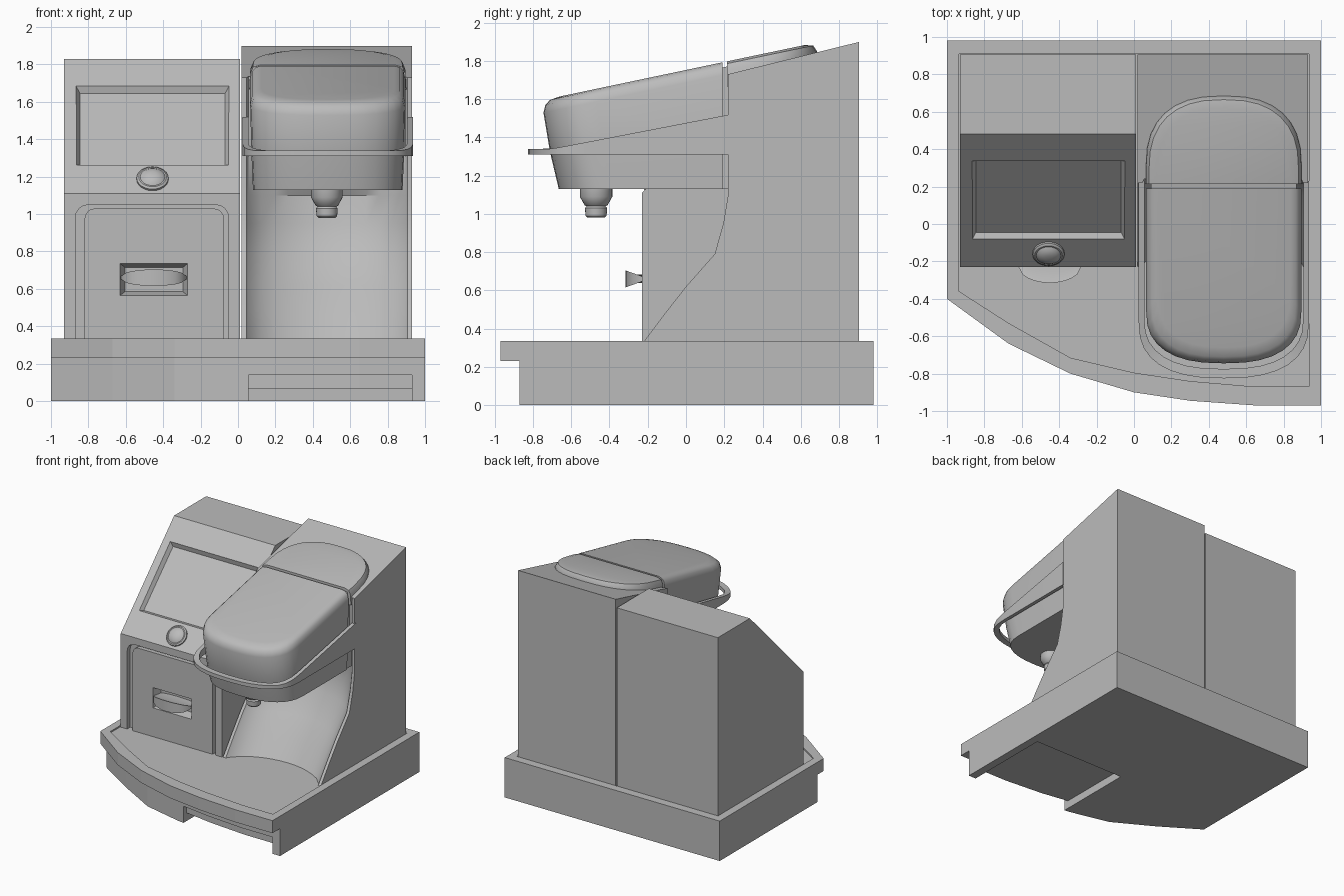
import bpy, bmesh, math
from mathutils import Vector, Matrix

if "Cube" in bpy.data.objects:
    bpy.data.objects.remove(bpy.data.objects["Cube"])

grey = bpy.data.materials.new("light_grey")
grey.use_nodes = True
COLOUR = (0.5, 0.5, 0.5, 1)
grey.diffuse_color = COLOUR
grey.node_tree.nodes["Principled BSDF"].inputs["Base Color"].default_value = COLOUR


def loft(name, rings, smooth=False, angle=35):
    """Skin matching rings of points and cap both ends."""
    bm = bmesh.new()
    rows = [[bm.verts.new(p) for p in ring] for ring in rings]
    n = len(rows[0])
    for a, b in zip(rows, rows[1:]):
        for i in range(n):
            j = (i + 1) % n
            bm.faces.new((a[i], a[j], b[j], b[i]))
    bm.faces.new(rows[0][::-1])
    bm.faces.new(rows[-1])
    bmesh.ops.recalc_face_normals(bm, faces=bm.faces)
    mesh = bpy.data.meshes.new(name)
    bm.to_mesh(mesh)
    bm.free()
    mesh.materials.append(grey)
    obj = bpy.data.objects.new(name, mesh)
    bpy.context.collection.objects.link(obj)
    if smooth:
        bpy.ops.object.select_all(action='DESELECT')
        obj.select_set(True)
        bpy.context.view_layer.objects.active = obj
        bpy.ops.object.shade_smooth_by_angle(angle=math.radians(angle))
    return obj


def prism(name, outline, axis, lo, hi):
    """Extrude a flat outline along one axis."""
    def place(p, d):
        q = list(p)
        q.insert(axis, d)
        return q
    return loft(name, [[place(p, d) for p in outline] for d in (lo, hi)])


def box(name, x, y, z):
    return prism(name, [(x[0], y[0]), (x[1], y[0]), (x[1], y[1]), (x[0], y[1])], 2, *z)


def cut(target, cutter):
    mod = target.modifiers.new("cut", 'BOOLEAN')
    mod.object = cutter
    mod.solver = 'EXACT'
    bpy.context.view_layer.objects.active = target
    bpy.ops.object.modifier_apply(modifier=mod.name)


def discard(*objs):
    for o in objs:
        bpy.data.objects.remove(o)


def lathe(name, profile, matrix, sides=24):
    rings = [[matrix @ Vector((r * math.cos(k * math.tau / sides),
                               r * math.sin(k * math.tau / sides), z))
              for k in range(sides)] for r, z in profile]
    return loft(name, rings, True)


# Base: overhanging rim slab above a set-back plinth
front = [(-1, -.4), (-.67, -.64), (-.34, -.8), (0, -.9), (.3, -.945), (.65, -.97), (1, -.97)]
inner = [(-.935, -.36), (-.67, -.53), (-.34, -.715), (0, -.795), (.3, -.84), (.65, -.87), (.935, -.87)]
rear = [(1, .98), (-1, .98)]
slab = prism("base_slab", front + rear, 2, .23, .335)
tray = prism("tray_cutter", inner + [(.935, .91), (-.935, .91)], 2, .323, .4)
cut(slab, tray)
plinth_front = [(-1, -.32)] + inner[1:-1] + [(1, -.87)]
plinth = prism("base_plinth", plinth_front + rear, 2, 0, .23)
slot = box("slot_cutter", (.055, .93), (-1.1, -.1), (-.1, .14))
cut(plinth, slot)
discard(tray, slot)
prism("slot_drawer", [(.055, -.76), (.3, -.8), (.65, -.83), (.93, -.83), (.93, -.1), (.055, -.1)],
      2, .068, .14)

# Left tower with sloped control face
tower = prism("left_tower", [(-.23, .32), (-.23, 1.11), (.48, 1.83), (.905, 1.83), (.905, .32)],
              0, -.93, .01)
SLOPE = Matrix.Rotation(math.radians(45), 4, 'X')


def on_slope(x, y):
    return Matrix.Translation((x, y, 1.34 + y)) @ SLOPE


# Screen recess with a slanted frame
to_slope = on_slope(-.457, .13)
screen = loft("screen_cutter", [[to_slope @ Vector((sx * w, sy * h, d))
                                 for sx, sy in ((-1, -1), (1, -1), (1, 1), (-1, 1))]
                                for w, h, d in ((.388, .275, -.028), (.408, .297, .005), (.408, .297, .1))])
cut(tower, screen)
lathe("button", [(.085, -.02), (.085, .012), (.074, .02), (.066, .02), (.05, .034), (.02, .042)],
      on_slope(-.457, -.155))


# Door, set in a rounded groove
def arch(x0, x1, z0, z1, r):
    corners = [(x1 - r, 0), (x0 + r, math.pi / 2)]
    arc = [(cx + r * math.cos(a + k * math.pi / 8), z1 - r + r * math.sin(a + k * math.pi / 8))
           for cx, a in corners for k in range(5)]
    return [(x0, z0), (x1, z0)] + arc


groove = prism("groove_cutter", arch(-.87, -.05, .3, 1.05, .07), 1, -.3, -.19)
cut(tower, groove)
door = prism("door", arch(-.82, -.075, .32, 1.03, .055), 1, -.23, -.185)
pocket = loft("pocket_cutter", [[(-.45 + sx * w, y, .65 + sz * h)
                                 for sx, sz in ((-1, -1), (1, -1), (1, 1), (-1, 1))]
                                for y, w, h in ((-.26, .18, .085), (-.23, .18, .085), (-.16, .155, .065))])
cut(tower, pocket)
cut(door, pocket)
discard(screen, groove, pocket)

# Handle: crescent flaring toward its front edge
N = 12
sections = []
for k in range(N + 1):
    t = -1 + 2 * k / N
    bow = math.sqrt(max(0, 1 - t * t))
    yf, h = -.215 - .1 * bow, .008 + .036 * bow
    sections.append([(-.45 + .175 * t, y, .66 + z) for y, z in
                     ((yf, -h), (yf, h), (yf + .05 * bow + .01, h * .5),
                      (-.16, h * .5), (-.16, -h * .5), (yf + .05 * bow + .01, -h * .5))])
loft("door_handle", sections, True)

# Right tower: curved front edge with a scooped hollow
edge = [(.32, -.23), (.48, -.11), (.62, .0), (.79, .15), (.95, .195), (1.1, .22), (1.4, .22), (1.73, .22)]
rings = []
for z, y in edge:
    top = z > 1.7
    depth = 0 if z > 1.3 else .18
    ring = [(.93, .905), (.02, .905), (.02, y), (.045, y)]
    for k in range(13):
        t = -1 + k / 6
        ring.append((.475 + .42 * t, y + .02 + depth * (1 - t * t) ** .75))
    ring += [(.905, y), (.93, y)]
    rings.append([(px, py, 1.73 + .246 * (py - .22) if top else z) for px, py in ring])
loft("right_tower", rings, True, 30)


# Brewing head: rounded plan with a sloping lid
def plan(hw, yf, yb, length, flip=1):
    """Straight edge at yb, superelliptic nose reaching yf."""
    pts = [(.48 + hw, yb)]
    for k in range(17):
        a = math.pi * k / 16
        c, s = math.cos(a), math.sin(a)
        pts.append((.48 + hw * math.copysign(abs(c) ** .8, c), yf + flip * length * (1 - s ** .8)))
    return pts + [(.48 - hw, yb)]


def sheared(pts, z, slope):
    return [(x, y, z + slope * y) for x, y in pts]


loft("brewing_head", [sheared(plan(hw, yf, .19, .28), z, s) for hw, yf, z, s in (
    (.4, -.665, 1.13, 0), (.408, -.71, 1.32, 0), (.415, -.745, 1.685, .21),
    (.405, -.735, 1.725, .21), (.385, -.71, 1.745, .21), (.355, -.66, 1.752, .21))], True, 40)
loft("head_neck", [sheared(plan(.39, .15, .3, -.02), z, s) for z, s in ((1.13, 0), (1.725, .21))])
loft("rear_lid", [sheared(plan(hw, yf, .215, .38, -1), z, .21) for hw, yf, z in (
    (.42, .685, 1.62), (.415, .685, 1.705), (.4, .665, 1.74), (.36, .62, 1.752))], True, 40)

# Band looping around the head, rising toward the tower
outer = plan(.455, -.825, .23, .3)
inside = plan(.425, -.775, .23, .27)


def band_top(y):
    return 1.34 + max(0, y + .7) * .193


loft("head_band", [[p for p in ring] for ring in zip(*(
    [(x, y, 1.31) for x, y in outer], [(x, y, band_top(y)) for x, y in outer],
    [(x, y, band_top(y)) for x, y in inside], [(x, y, 1.31) for x, y in inside]))], True)

# Spout under the head
lathe("spout", [(.085, 1.16), (.085, 1.09), (.06, 1.045), (.05, 1.04), (.058, 1.03), (.055, .99), (.045, .98)],
      Matrix.Translation((.475, -.47, 0)))
